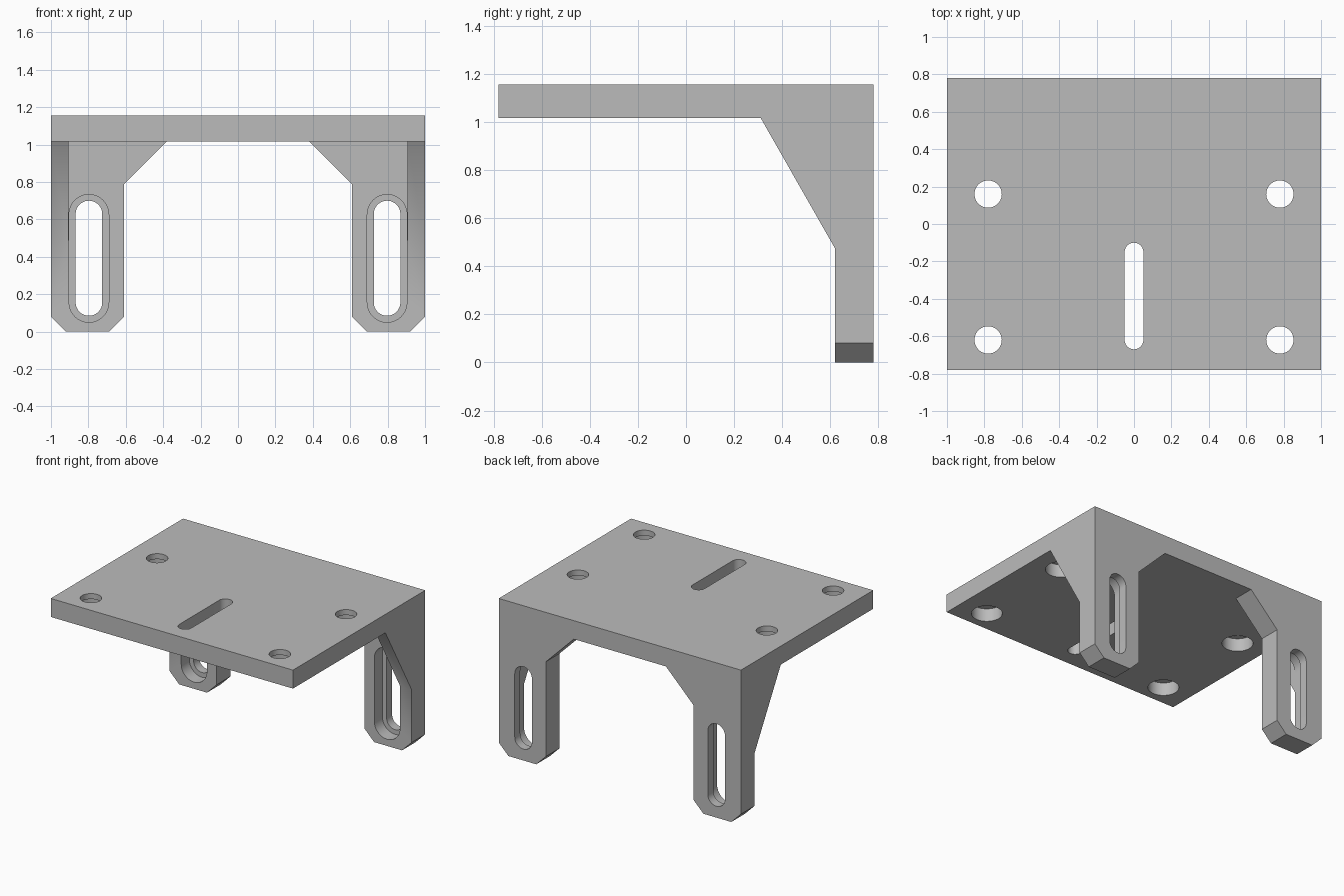
import bpy, bmesh, math
from mathutils import Vector

if "Cube" in bpy.data.objects:
    bpy.data.objects.remove(bpy.data.objects["Cube"])

W, D, TOP, UNDER = 1.0, 0.78, 1.155, 1.017   # half width, half depth, plate faces
LEG_Y = 0.62                                 # front face of the legs
SLOT_X, HOLE_X = 0.797, 0.78

grey = bpy.data.materials.new("grey metal")
grey.use_nodes = True
colour = (0.5, 0.5, 0.5, 1)
grey.diffuse_color = colour
grey.node_tree.nodes["Principled BSDF"].inputs["Base Color"].default_value = colour


def prism(bm, profile, axis, start, end):
    """Extrude a 2D profile along an axis; the profile uses the other two axes in order."""
    def place(p, t):
        co = list(p)
        co.insert("xyz".index(axis), t)
        return Vector(co)
    face = bm.faces.new([bm.verts.new(place(p, start)) for p in profile])
    grown = bmesh.ops.extrude_face_region(bm, geom=[face])["geom"]
    shift = place((0, 0), end - start)
    bmesh.ops.translate(bm, vec=shift, verts=[v for v in grown if isinstance(v, bmesh.types.BMVert)])


def make(name, prisms):
    bm = bmesh.new()
    for args in prisms:
        prism(bm, *args)
    bmesh.ops.recalc_face_normals(bm, faces=bm.faces[:])
    mesh = bpy.data.meshes.new(name)
    bm.to_mesh(mesh)
    bm.free()
    mesh.materials.append(grey)
    obj = bpy.data.objects.new(name, mesh)
    bpy.context.collection.objects.link(obj)
    return obj


def slot(x, low, high, r, steps=24):
    """Round-ended outline running along the second profile axis."""
    pts = []
    for centre, turn in ((high - r, 0), (low + r, math.pi)):
        for i in range(steps + 1):
            a = turn + math.pi * i / steps
            pts.append((x + r * math.cos(a), centre + r * math.sin(a)))
    return pts


def circle(x, y, r, steps=48):
    return [(x + r * math.cos(math.tau * i / steps), y + r * math.sin(math.tau * i / steps))
            for i in range(steps)]


# Top plate
bracket = make("mounting_bracket", [([(-W, -D), (W, -D), (W, D), (-W, D)], "z", UNDER, TOP)])

# Back panel with two chamfered legs and corner braces
half = [(0.38, UNDER), (0.61, 0.787), (0.61, 0.08), (0.69, 0), (0.92, 0), (W, 0.08), (W, TOP)]
panel = half + [(-x, z) for x, z in reversed(half)]
legs = make("leg_panel", [(panel, "y", LEG_Y, D)])

# Side ribs between plate and legs
rib = [(0.31, UNDER), (LEG_Y, 0.473), (D, 0.473), (D, TOP), (0.31, TOP)]
ribs = make("side_ribs", [(rib, "x", s * 0.906, s * W) for s in (-1, 1)])

# Cutters: through holes and the wider recesses behind them
through = [(slot(0, -0.67, -0.10, 0.05), "z", 0.9, 1.3)]
recess = []
for s in (-1, 1):
    through.append((slot(s * SLOT_X, 0.085, 0.70, 0.071), "y", 0.5, 0.9))
    recess.append((slot(s * SLOT_X, 0.05, 0.733, 0.106), "y", 0.5, LEG_Y + 0.095))
    for y in (-0.62, 0.16):
        through.append((circle(s * HOLE_X, y, 0.073), "z", 0.9, 1.3))
        recess.append((circle(s * HOLE_X, y, 0.105), "z", 0.9, UNDER + 0.097))
cutters = [make("through_cutter", through), make("recess_cutter", recess)]

# Join the parts and cut the openings
bpy.context.view_layer.objects.active = bracket
bracket.select_set(True)
for tool, operation in ((legs, "UNION"), (ribs, "UNION"),
                        (cutters[0], "DIFFERENCE"), (cutters[1], "DIFFERENCE")):
    tool.hide_render = True
    mod = bracket.modifiers.new(tool.name, "BOOLEAN")
    mod.operation, mod.solver, mod.object = operation, "EXACT", tool
    bpy.ops.object.modifier_apply(modifier=mod.name)
    bpy.data.objects.remove(tool)

bpy.ops.object.shade_smooth_by_angle(angle=math.radians(30))
